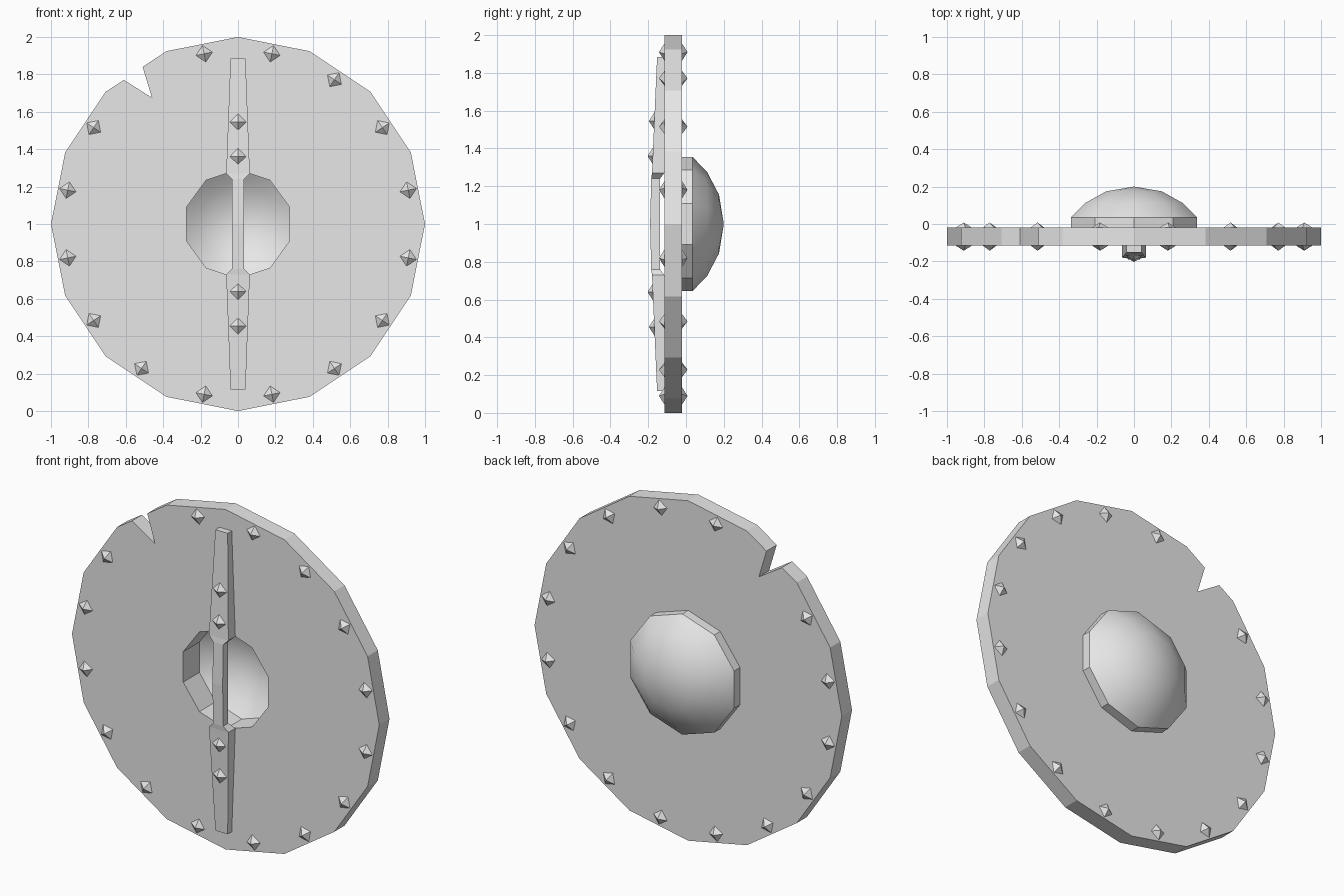
import bpy, bmesh, math
from mathutils import Matrix, Vector

cube = bpy.data.objects.get("Cube")
if cube:
    bpy.data.objects.remove(cube, do_unlink=True)

grey = bpy.data.materials.new("plain grey")
grey.use_nodes = True
grey.diffuse_color = (0.8, 0.8, 0.8, 1)
grey.node_tree.nodes["Principled BSDF"].inputs["Base Color"].default_value = (0.8, 0.8, 0.8, 1)

FRONT, BACK, MID = -0.115, -0.02, 1.0


def finish(bm, name, smooth=None):
    bmesh.ops.recalc_face_normals(bm, faces=bm.faces)
    mesh = bpy.data.meshes.new(name)
    bm.to_mesh(mesh)
    bm.free()
    mesh.materials.append(grey)
    obj = bpy.data.objects.new(name, mesh)
    bpy.context.collection.objects.link(obj)
    if smooth:
        bpy.ops.object.select_all(action='DESELECT')
        obj.select_set(True)
        bpy.context.view_layer.objects.active = obj
        bpy.ops.object.shade_smooth_by_angle(angle=math.radians(smooth))
    return obj


def polar(r, degrees, y):
    a = math.radians(degrees)
    return Vector((r * math.cos(a), y, MID + r * math.sin(a)))


# Board: sixteen-sided disc with a battle notch and a central hole
bm = bmesh.new()
outline = [polar(1, i * 22.5, FRONT) for i in range(16)]
notch = [Vector((x, FRONT, z)) for x, z in ((-0.51, 1.84), (-0.46, 1.675), (-0.61, 1.77))]
outline[6:6] = notch
hole = [polar(0.29, 18 + i * 36, FRONT) for i in range(10)]
edges = []
for loop in (outline, hole):
    vs = [bm.verts.new(p) for p in loop]
    edges += [bm.edges.new((v, vs[i - 1])) for i, v in enumerate(vs)]
bmesh.ops.triangle_fill(bm, edges=edges, use_beauty=True)
ext = bmesh.ops.extrude_face_region(bm, geom=bm.faces[:], use_keep_orig=True)
bmesh.ops.translate(bm, vec=(0, BACK - FRONT, 0),
                    verts=[g for g in ext["geom"] if isinstance(g, bmesh.types.BMVert)])
finish(bm, "board")

# Boss: hollow ten-sided dome on the back
profile = [(0.0, 0.2), (0.155, 0.175), (0.275, 0.112), (0.355, 0.035), (0.355, BACK),
           (0.29, BACK), (0.29, 0.035), (0.225, 0.085), (0.125, 0.135), (0.0, 0.155)]
bm = bmesh.new()
rings = []
for r, y in profile:
    if r == 0:
        rings.append([bm.verts.new((0, y, MID))] * 10)
    else:
        rings.append([bm.verts.new(polar(r, 18 + i * 36, y)) for i in range(10)])
for a, b in zip(rings, rings[1:]):
    for i in range(10):
        corners = dict.fromkeys((a[i - 1], a[i], b[i], b[i - 1]))
        bm.faces.new(list(corners))
finish(bm, "boss", 35)

# Handle: tapered bar with a narrow raised grip; (height, half width, back, front)
half = [(0.885, 0.04, FRONT, -0.153), (0.27, 0.063, FRONT, -0.18),
        (0.24, 0.033, -0.138, -0.184), (0.0, 0.033, -0.138, -0.19)]
sections = half + [(-h, w, b, f) for h, w, b, f in half[-2::-1]]
bm = bmesh.new()
loops = [[bm.verts.new((x, y, MID + h)) for x, y in ((-w, f), (w, f), (w, b), (-w, b))]
         for h, w, b, f in sections]
for a, b in zip(loops, loops[1:]):
    for i in range(4):
        bm.faces.new((a[i - 1], a[i], b[i], b[i - 1]))
bm.faces.new(loops[0])
bm.faces.new(loops[-1])
finish(bm, "handle")


# Studs: small octahedra poking out of the surfaces
def stud(name, x, y, z, turn=0):
    bm = bmesh.new()
    for depth in (1, -1):
        bmesh.ops.create_cone(bm, cap_ends=False, segments=4, radius1=0.045, radius2=0,
                              depth=0.028 * depth,
                              matrix=Matrix.Translation((0, 0, 0.014 * depth)))
    bmesh.ops.remove_doubles(bm, verts=bm.verts, dist=0.0001)
    bm.transform(Matrix.Translation((x, y, z)) @ Matrix.Rotation(-math.radians(turn), 4, 'Y')
                 @ Matrix.Rotation(math.pi / 2, 4, 'X'))
    finish(bm, name)


for i in range(16):
    if i == 5:      # lost at the notch
        continue
    for side, y in (("front", FRONT), ("back", BACK)):
        p = polar(0.928, 11.25 + i * 22.5, y)
        stud(f"{side}_rim_stud_{i}", p.x, y, p.z, 11.25 + i * 22.5)
for sign, end in ((1, "upper"), (-1, "lower")):
    stud(end + "_outer_handle_stud", 0, -0.168, MID + sign * 0.545)
    stud(end + "_inner_handle_stud", 0, -0.175, MID + sign * 0.36)
